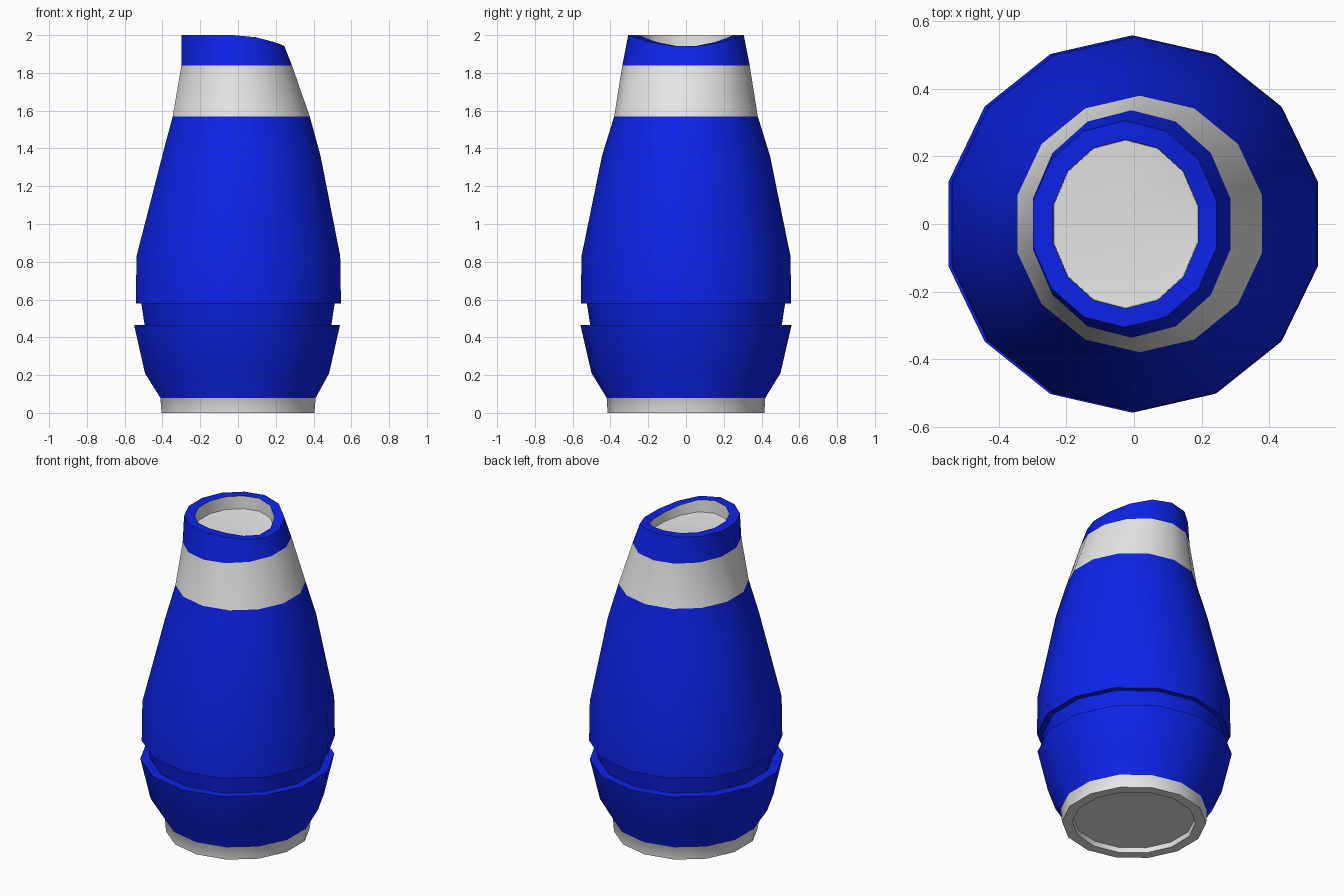
import bpy, bmesh, math

if "Cube" in bpy.data.objects:
    bpy.data.objects.remove(bpy.data.objects["Cube"], do_unlink=True)

SIDES = 14


def make_material(name, colour):
    mat = bpy.data.materials.new(name)
    mat.use_nodes = True
    mat.diffuse_color = colour
    mat.node_tree.nodes["Principled BSDF"].inputs["Base Color"].default_value = colour
    return mat


BLUE, WHITE = 0, 1
materials = [make_material("blue paint", (0.004, 0.016, 0.8, 1)),
             make_material("white paint", (0.8, 0.8, 0.8, 1))]

# Rings from the underside up: centre x, x radius, y radius, z, mouth slope,
# colour of the band that leads to the next ring
rings = [
    (0, .35, .35, .03, 0, WHITE),            # recessed underside
    (0, .355, .355, 0, 0, WHITE),            # foot
    (0, .415, .415, 0, 0, WHITE),
    (0, .422, .42, .08, 0, BLUE),            # lower shell
    (-.005, .5, .5, .21, 0, BLUE),
    (-.005, .559, .559, .465, 0, BLUE),
    (0, .507, .507, .465, 0, BLUE),          # groove
    (0, .525, .525, .58, 0, BLUE),
    (.002, .557, .557, .58, 0, BLUE),        # upper shell
    (.002, .553, .553, .83, 0, BLUE),
    (.018, .43, .445, 1.36, 0, BLUE),
    (.017, .372, .38, 1.57, 0, WHITE),       # white band
    (-.007, .3, .337, 1.84, 0, BLUE),        # neck
    (-.027, .279, .306, 2, 1, BLUE),         # rim
    (-.025, .22, .25, 2, 1, WHITE),          # mouth
    (-.025, .218, .248, 1.92, .6, WHITE),
]

bm = bmesh.new()
loops = []
for cx, rx, ry, z, slope, _ in rings:
    loop = []
    for i in range(SIDES):
        a = math.pi / 2 + math.tau * i / SIDES
        drop = slope * .06 * max(0, math.cos(a)) ** 2
        loop.append(bm.verts.new((cx + rx * math.cos(a), ry * math.sin(a), z - drop)))
    loops.append(loop)

# Bands between neighbouring rings
for low, high, ring in zip(loops, loops[1:], rings):
    for i in range(SIDES):
        j = (i + 1) % SIDES
        face = bm.faces.new((low[i], low[j], high[j], high[i]))
        face.material_index = ring[-1]

# Underside cap and shallow mouth floor
bm.faces.new(loops[0][::-1]).material_index = WHITE
centre = bm.verts.new((-.025, 0, 1.9))
for i in range(SIDES):
    face = bm.faces.new((loops[-1][i], loops[-1][(i + 1) % SIDES], centre))
    face.material_index = WHITE

bmesh.ops.recalc_face_normals(bm, faces=bm.faces)
mesh = bpy.data.meshes.new("bottle_body")
bm.to_mesh(mesh)
bm.free()
for mat in materials:
    mesh.materials.append(mat)

body = bpy.data.objects.new("bottle_body", mesh)
bpy.context.collection.objects.link(body)
bpy.ops.object.select_all(action='DESELECT')
body.select_set(True)
bpy.context.view_layer.objects.active = body
bpy.ops.object.shade_smooth_by_angle(angle=math.radians(35))
